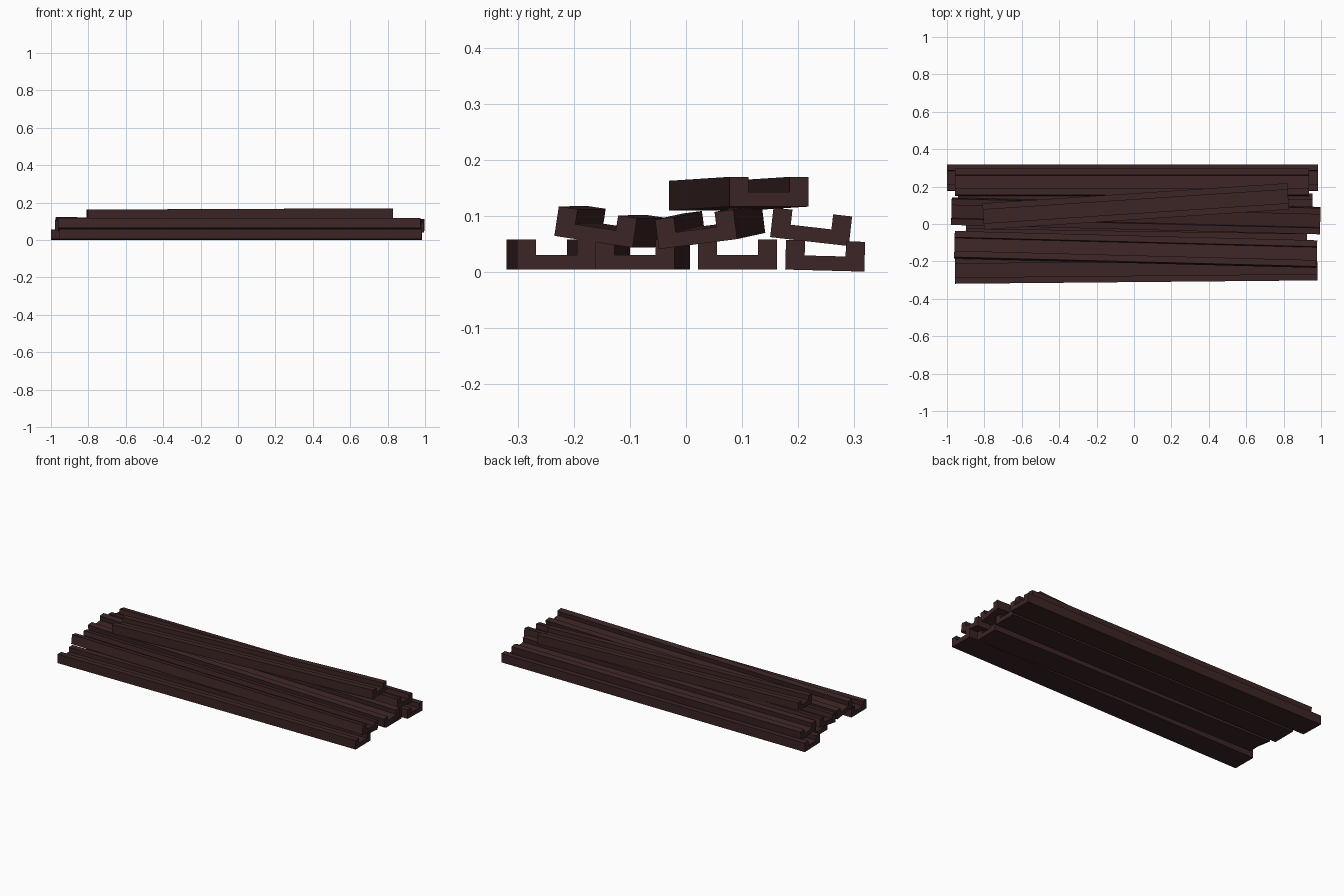
import bpy, bmesh, math
from mathutils import Vector, Matrix

if "Cube" in bpy.data.objects:
    bpy.data.objects.remove(bpy.data.objects["Cube"])

wood = bpy.data.materials.new("dark_brown")
wood.diffuse_color = (0.045, 0.018, 0.018, 1)
wood.use_nodes = True
wood.node_tree.nodes["Principled BSDF"].inputs["Base Color"].default_value = wood.diffuse_color

W, H, LEG, FLOOR = 0.141, 0.053, 0.034, 0.026


def channel(name, left, right, roll):
    """U-shaped beam from left end centre to right end centre, rolled in degrees."""
    w, h = W / 2, H / 2
    profile = [(-w, -h), (w, -h), (w, h), (w - LEG, h), (w - LEG, FLOOR - h),
               (LEG - w, FLOOR - h), (LEG - w, h), (-w, h)]
    a, b = Vector(left), Vector(right)
    d = b - a
    half = d.length / 2
    bm = bmesh.new()
    ends = [[bm.verts.new((x, y, z)) for y, z in profile] for x in (-half, half)]
    n = len(profile)
    for i in range(n):
        j = (i + 1) % n
        bm.faces.new((ends[0][i], ends[0][j], ends[1][j], ends[1][i]))
    # end caps split into left leg, floor and right leg
    for e in ends:
        bm.faces.new(e)
    bmesh.ops.recalc_face_normals(bm, faces=bm.faces)
    me = bpy.data.meshes.new(name)
    bm.to_mesh(me)
    bm.free()
    me.materials.append(wood)
    ob = bpy.data.objects.new(name, me)
    bpy.context.collection.objects.link(ob)
    yaw = math.atan2(d.y, d.x)
    pitch = -math.atan2(d.z, math.hypot(d.x, d.y))
    ob.matrix_world = (Matrix.Translation((a + b) / 2) @ Matrix.Rotation(yaw, 4, 'Z')
                       @ Matrix.Rotation(pitch, 4, 'Y')
                       @ Matrix.Rotation(math.radians(roll), 4, 'X'))


# bottom layer
channel("bottom_beam_1", (-0.957, -0.249, 0.031), (0.98, -0.231, 0.031), 0)
channel("bottom_beam_2", (-0.90, -0.063, 0.031), (0.925, -0.091, 0.031), 0)
channel("bottom_beam_3", (-0.94, 0.092, 0.031), (0.955, 0.092, 0.031), 0)
channel("bottom_beam_4", (-1.0, 0.248, 0.029), (0.985, 0.248, 0.029), -1.5)
# middle layer
channel("middle_beam_1", (-0.96, -0.111, 0.081), (0.978, -0.161, 0.080), -8.6)
channel("middle_beam_2", (-0.976, 0.068, 0.087), (0.996, 0.018, 0.076), 7.3)
channel("middle_beam_3", (-0.957, 0.223, 0.0805), (0.935, 0.223, 0.0805), -6.5)
# top beam
channel("top_beam", (-0.806, 0.040, 0.136), (0.824, 0.148, 0.143), 0)
